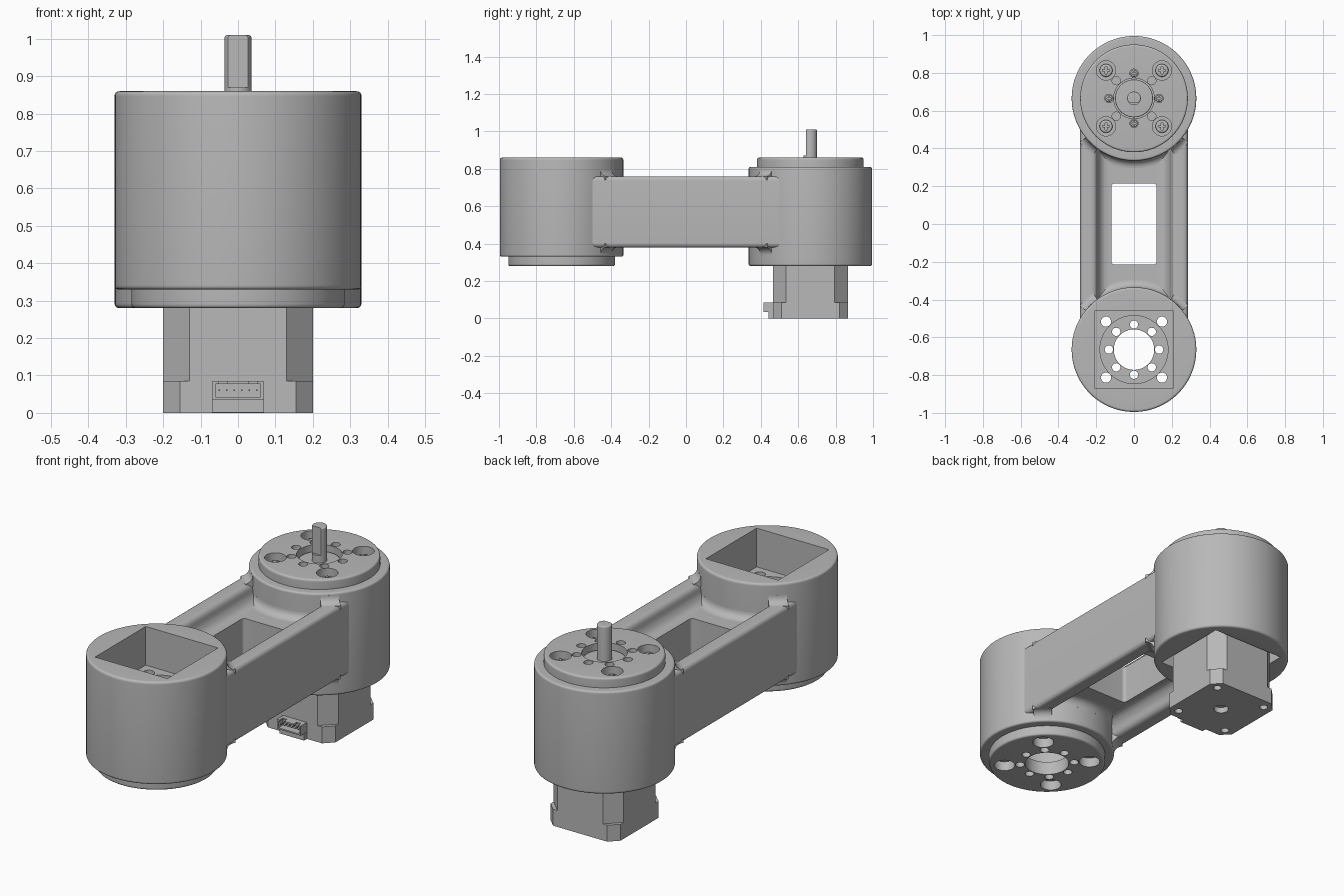
import bpy, bmesh, math
from mathutils import Matrix, Vector

cube = bpy.data.objects.get("Cube")
if cube:
    bpy.data.objects.remove(cube, do_unlink=True)

GREY = (0.48, 0.48, 0.48, 1)
mat = bpy.data.materials.new("machined grey")
mat.use_nodes = True
mat.diffuse_color = GREY
mat.node_tree.nodes["Principled BSDF"].inputs["Base Color"].default_value = GREY

MID = 0.57      # height of the link's centre plane
AXIS = 0.665    # distance of each joint axis from the centre
BOLT = 0.148    # half spacing of the motor bolts
CORNERS = [(sx * BOLT, sy * BOLT) for sx in (-1, 1) for sy in (-1, 1)]


def finish(name, bm, loc=(0, 0, 0)):
    bmesh.ops.remove_doubles(bm, verts=bm.verts, dist=1e-5)
    bmesh.ops.recalc_face_normals(bm, faces=bm.faces)
    me = bpy.data.meshes.new(name)
    bm.to_mesh(me)
    bm.free()
    me.materials.append(mat)
    ob = bpy.data.objects.new(name, me)
    ob.location = loc
    bpy.context.collection.objects.link(ob)
    return ob


def rounded(points):
    """Outline from (x, y, corner size) with softened corners."""
    out = []
    for i, (x, y, r) in enumerate(points):
        p = Vector((x, y))
        if r == 0:
            out.append(p)
            continue
        a = p + (Vector(points[i - 1][:2]) - p).normalized() * r
        b = p + (Vector(points[(i + 1) % len(points)][:2]) - p).normalized() * r
        for k in range(7):
            t = k / 6
            out.append(a * (1 - t) ** 2 + p * 2 * t * (1 - t) + b * t * t)
    return out


def prism(name, outline, z0, z1, loc=(0, 0, 0), turn=None):
    bm = bmesh.new()
    low = [bm.verts.new((p[0], p[1], z0)) for p in outline]
    top = [bm.verts.new((p[0], p[1], z1)) for p in outline]
    bm.faces.new(low)
    bm.faces.new(top)
    for i in range(len(low)):
        bm.faces.new((low[i - 1], low[i], top[i], top[i - 1]))
    if turn:
        bm.transform(turn)
    return finish(name, bm, loc)


def box(name, x, y, z):
    return prism(name, [(x[0], y[0]), (x[1], y[0]), (x[1], y[1]), (x[0], y[1])], *z)


def revolve(name, profile, loc=(0, 0, 0), seg=96, start=0, end=math.tau):
    """Turn a closed (radius, z) profile about z, fully or as a sector."""
    bm = bmesh.new()
    full = end - start > math.tau - 0.01
    rows = []
    for i in range(seg if full else seg + 1):
        a = start + (end - start) * i / seg
        rows.append([bm.verts.new((p[0] * math.cos(a), p[0] * math.sin(a), p[1])) for p in profile])
    for i in range(seg):
        r, s = rows[i], rows[(i + 1) % len(rows)]
        for j in range(len(profile)):
            bm.faces.new((r[j - 1], r[j], s[j], s[j - 1]))
    if not full:
        bm.faces.new(rows[0])
        bm.faces.new(rows[-1])
    return finish(name, bm, loc)


def cylinder(name, r, z0, z1, loc=(0, 0, 0), seg=96, edge=0):
    return revolve(name, rounded([(0, z0, 0), (r, z0, 0), (r, z1, edge), (0, z1, 0)]), loc, seg)


def cut(ob, *cutters):
    for c in cutters:
        m = ob.modifiers.new("cut", "BOOLEAN")
        m.object, m.operation, m.solver = c, "DIFFERENCE", "EXACT"
        bpy.context.view_layer.objects.active = ob
        bpy.ops.object.modifier_apply(modifier=m.name)
        bpy.data.objects.remove(c, do_unlink=True)


# Joint housing: stepped drum, square motor pocket, round gearbox bore, bolt holes
front = revolve("front_housing", rounded([
    (0, -0.29, 0), (0.285, -0.29, 0.012), (0.285, -0.24, 0), (0.33, -0.24, 0.012),
    (0.33, 0.29, 0.014), (0, 0.29, 0)]))
cut(front,
    box("pocket", (-0.207, 0.207), (-0.207, 0.207), (0.09, 0.4)),
    cylinder("bore", 0.18, -0.22, 0.2),
    cylinder("centre", 0.107, -0.4, 0))
for x, y in CORNERS:
    cut(front, cylinder("bolt", 0.027, -0.4, 0.2, (x, y, 0), 24),
        cylinder("counterbore", 0.051, -0.4, -0.24, (x, y, 0), 40))
for i in range(8):
    a = i * math.tau / 8
    cut(front, cylinder("hole", 0.022, -0.4, -0.1,
                        (0.133 * math.cos(a), 0.133 * math.sin(a), 0), 24))
front.location = (0, -AXIS, MID)

# The rear housing is the same part turned over
rear = front.copy()
rear.name = "rear_housing"
rear.location = (0, AXIS, MID)
rear.rotation_euler = (math.pi, 0, 0)
bpy.context.collection.objects.link(rear)

# Link arm: I section with rounded ribs, open window through the web
quarter = [(0.285, 0.19, 0.025), (0.2, 0.19, 0.03), (0.185, 0.1, 0.06)]
right = quarter + [(-x, y, r) for x, y, r in reversed(quarter)]
section = rounded(right + [(-x, -y, r) for x, y, r in right])
arm = prism("link_arm", section, -0.53, 0.53, turn=Matrix.Rotation(math.pi / 2, 4, "X"))
w, h = 0.12, 0.215
window = rounded([(-w, -h, 0.02), (w, -h, 0.02), (w, h, 0.02), (-w, h, 0.02)])
cut(arm, prism("window", window, -0.3, 0.3),
    *[cylinder("end", 0.314, -0.5, 0.5, (0, s * AXIS, 0)) for s in (-1, 1)])
arm.location.z = MID

# Fillets blending the ribs and web into the drums
for end, face_angle in ((-1, 90), (1, -90)):
    for side in (-1, 1):
        for label, level, a0, a1 in (("web", 0.1, -33, 33), ("rib", 0.19, 36, 51), ("rib", 0.19, -51, -36)):
            size = 0.04
            arc = [(0.33 + size * (1 - math.cos(t)), side * (level + size * (1 - math.sin(t))))
                   for t in [math.pi / 2 * (1 - k / 8) for k in range(8, -1, -1)]]
            arc = sorted(arc)
            prof = [(0.315, side * (level - 0.02)), (0.315, side * (level + size))]
            prof += [(0.33 + size * (1 - math.cos(k * math.pi / 16)),
                      side * (level + size * (1 - math.sin(k * math.pi / 16)))) for k in range(9)]
            prof.append((0.33 + size, side * (level - 0.02)))
            revolve(label + "_fillet", prof, (0, end * AXIS, MID), 24,
                    math.radians(face_angle + a0), math.radians(face_angle + a1))


# Motor: chamfered stack above a squarer end cap
def chamfered(c, h=0.2):
    k = h - c
    return [(k, -h), (h, -k), (h, k), (k, h), (-k, h), (-h, k), (-h, -k), (-k, -h)]


prism("motor_stack", chamfered(0.07), 0.08, 0.478, (0, AXIS, 0))
cap = prism("motor_end_cap", chamfered(0.045), 0, 0.085)
cut(cap, cylinder("rear_bearing", 0.036, -0.1, 0.03, seg=40),
    *[cylinder("cap_hole", 0.02, -0.1, 0.04, (x, y, 0), 24) for x, y in CORNERS])
cap.location.y = AXIS

# Gearbox with pilot ring, and output shaft with a flat
cylinder("gearbox", 0.176, 0.47, 0.788, (0, AXIS, 0))
cylinder("gearbox_pilot", 0.1, 0.78, 0.83, (0, AXIS, 0), edge=0.006)
shaft = cylinder("output_shaft", 0.036, 0.7, 1.01, seg=48, edge=0.008)
cut(shaft, box("flat", (-0.1, 0.1), (-0.1, -0.024), (0.87, 1.1)))
shaft.location.y = AXIS


# Cross head screws
def screw(name, r, z, x, y):
    head = cylinder(name, r, z - 0.02, z, seg=32, edge=r * 0.3)
    n, t = r * 0.55, r * 0.14
    cut(head, box("slot", (-n, n), (-t, t), (z - 0.008, z + 0.1)),
        box("slot", (-t, t), (-n, n), (z - 0.008, z + 0.1)))
    head.location = (x, AXIS + y, 0)


for x, y in CORNERS:
    screw("motor_screw", 0.034, 0.832, x, y)
for x, y in ((0.133, 0), (-0.133, 0), (0, 0.133), (0, -0.133)):
    screw("gearbox_screw", 0.019, 0.835, x, y)

# Wiring connector: open socket with pins on a stepped base
socket = box("connector_socket", (-0.068, 0.068), (0.415, 0.48), (0.035, 0.085))
cut(socket, box("opening", (-0.06, 0.06), (0.3, 0.455), (0.042, 0.077)),
    *[box("notch", (s * 0.04 - 0.012, s * 0.04 + 0.012), (0.3, 0.44), (0.06, 0.1)) for s in (-1, 1)])
box("connector_base", (-0.07, 0.07), (0.44, 0.48), (0.001, 0.036))
for i in range(6):
    x = (i - 2.5) * 0.02
    box("connector_pin", (x - 0.002, x + 0.002), (0.42, 0.46), (0.058, 0.062))

# Smooth round surfaces, keep machined edges crisp
bpy.ops.object.select_all(action="DESELECT")
for ob in bpy.context.collection.objects:
    if ob.type == "MESH" and ob.data.materials and ob.data.materials[0] == mat and ob != rear:
        ob.select_set(True)
        bpy.context.view_layer.objects.active = ob
bpy.ops.object.shade_smooth_by_angle(angle=math.radians(30))
